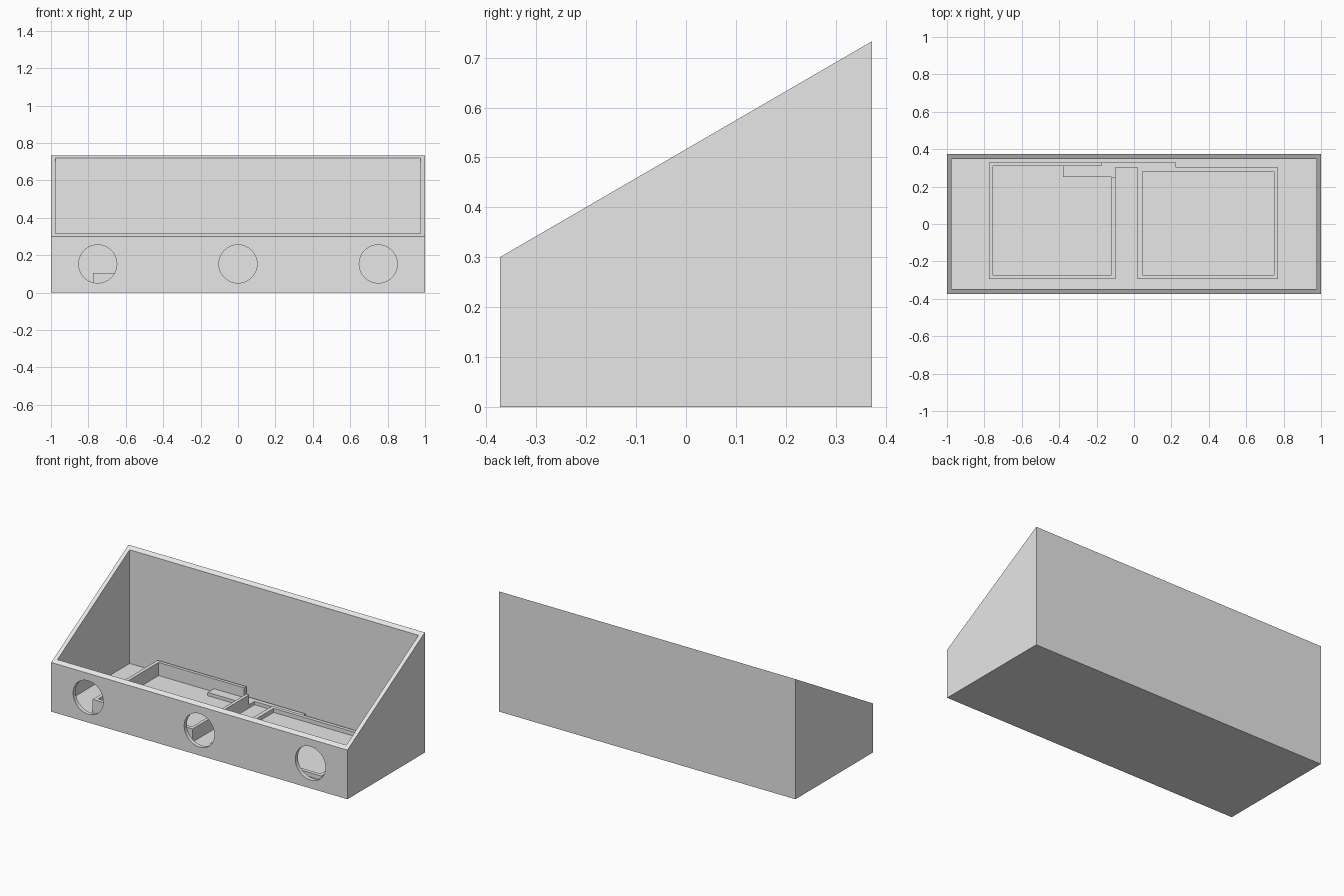
import bpy, bmesh, math
from mathutils import Matrix

cube = bpy.data.objects.get("Cube")
if cube:
    bpy.data.objects.remove(cube, do_unlink=True)

grey = bpy.data.materials.new("plain_grey")
grey.use_nodes = True
colour = (0.8, 0.8, 0.8, 1)
grey.diffuse_color = colour
grey.node_tree.nodes["Principled BSDF"].inputs["Base Color"].default_value = colour

HALF_X, HALF_Y = 1.0, 0.373
FRONT_Z, BACK_Z = 0.3, 0.733
WALL = 0.025
FLOOR = 0.025


def make_object(name, bm):
    bmesh.ops.recalc_face_normals(bm, faces=bm.faces)
    mesh = bpy.data.meshes.new(name)
    bm.to_mesh(mesh)
    bm.free()
    mesh.materials.append(grey)
    obj = bpy.data.objects.new(name, mesh)
    bpy.context.collection.objects.link(obj)
    return obj


def prism(name, outline, start, depth):
    """Extrude a closed outline of 3D points along the depth vector."""
    bm = bmesh.new()
    face = bm.faces.new([bm.verts.new(p) for p in outline])
    result = bmesh.ops.extrude_face_region(bm, geom=[face], use_keep_orig=True)
    verts = [v for v in result["geom"] if isinstance(v, bmesh.types.BMVert)]
    bmesh.ops.translate(bm, verts=verts, vec=depth)
    bmesh.ops.translate(bm, verts=bm.verts, vec=start)
    return make_object(name, bm)


def slab(name, outline, z0, z1):
    return prism(name, [(x, y, 0) for x, y in outline], (0, 0, z0), (0, 0, z1 - z0))


def box(name, x0, x1, y0, y1, z0, z1):
    return slab(name, [(x0, y0), (x1, y0), (x1, y1), (x0, y1)], z0, z1)


def cut(obj, cutter):
    """Subtract the cutter, bake the result and discard the cutter."""
    mod = obj.modifiers.new("cut", "BOOLEAN")
    mod.operation = "DIFFERENCE"
    mod.solver = "EXACT"
    mod.object = cutter
    cutter.hide_render = True
    bpy.context.view_layer.update()
    graph = bpy.context.evaluated_depsgraph_get()
    mesh = bpy.data.meshes.new_from_object(obj.evaluated_get(graph))
    obj.modifiers.clear()
    obj.data = mesh
    bpy.data.objects.remove(cutter, do_unlink=True)


# Open case with a sloping top edge
side = [(0, -HALF_Y, 0), (0, HALF_Y, 0), (0, HALF_Y, BACK_Z), (0, -HALF_Y, FRONT_Z)]
case = prism("case", side, (-HALF_X, 0, 0), (2 * HALF_X, 0, 0))
inner_x, inner_y = HALF_X - WALL, HALF_Y - WALL
cut(case, box("cavity_cutter", -inner_x, inner_x, -inner_y, inner_y, FLOOR, 1))

# Three round holes through the front wall
for x in (-0.75, 0, 0.75):
    bm = bmesh.new()
    place = Matrix.Translation((x, -HALF_Y, 0.153)) @ Matrix.Rotation(math.pi / 2, 4, "X")
    bmesh.ops.create_cone(bm, cap_ends=True, segments=64, radius1=0.102,
                          radius2=0.102, depth=0.1, matrix=place)
    cut(case, make_object("hole_cutter", bm))

bpy.ops.object.select_all(action="DESELECT")
case.select_set(True)
bpy.context.view_layer.objects.active = case
bpy.ops.object.shade_smooth_by_angle(angle=math.radians(30))

# Tall holder: one outline with a gap at its back corner
base = FLOOR - 0.005
slab("tall_holder", [(-0.175, 0.33), (-0.775, 0.33), (-0.775, -0.295), (-0.1, -0.295),
                     (-0.1, 0.25), (-0.12, 0.25), (-0.12, -0.272), (-0.753, -0.272),
                     (-0.753, 0.31), (-0.175, 0.31)], base, 0.105)

# Low rectangular holder
low_holder = box("low_holder", 0.02, 0.77, -0.295, 0.302, base, 0.05)
cut(low_holder, box("holder_cutter", 0.045, 0.748, -0.272, 0.28, 0, 1))

# Low stepped ledge joining the two holders
slab("joining_ledge", [(-0.38, 0.25), (-0.1, 0.25), (-0.1, 0.302), (0.225, 0.302),
                       (0.225, 0.33), (-0.175, 0.33), (-0.175, 0.31), (-0.38, 0.31)],
     base, 0.045)
